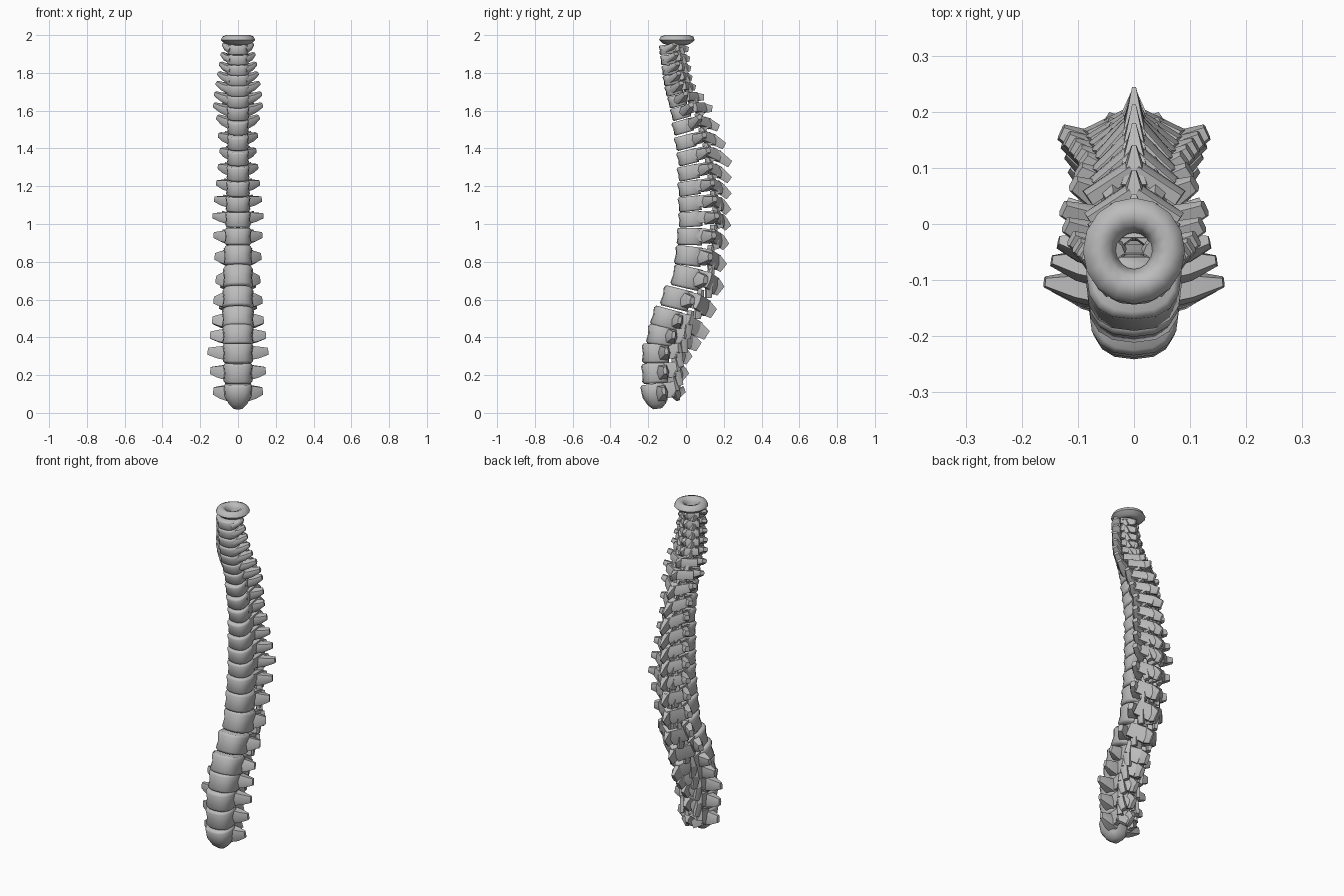
import bpy, bmesh, math
from mathutils import Vector, Matrix

if "Cube" in bpy.data.objects:
    bpy.data.objects.remove(bpy.data.objects["Cube"])

bone = bpy.data.materials.new("bone_grey")
bone.use_nodes = True
GREY = (0.5, 0.5, 0.5, 1)
bone.diffuse_color = GREY
bone.node_tree.nodes["Principled BSDF"].inputs["Base Color"].default_value = GREY

# Proportions along the column, blended between these heights (lean in degrees)
NAMES = ("front", "depth", "width", "height", "side_reach", "side_back",
         "spine_back", "droop", "lean")
KEYS = {
    0.09: (-.235, .15, .075, .11, .13, .12, .21, .03, 8),
    0.31: (-.235, .16, .08, .105, .16, .13, .25, .04, 1),
    0.52: (-.18, .17, .085, .105, .135, .15, .31, .03, -15),
    0.74: (-.07, .17, .08, .115, .11, .18, .27, .03, -13),
    1.02: (-.04, .14, .068, .08, .13, .205, .26, .06, 4),
    1.34: (-.045, .12, .058, .075, .09, .17, .265, .09, 14),
    1.50: (-.07, .12, .057, .07, .108, .155, .235, .06, 16),
    1.59: (-.08, .11, .06, .065, .13, .11, .215, .02, 16),
    1.72: (-.115, .10, .062, .055, .108, .09, .15, .02, 14),
    1.92: (-.142, .095, .055, .05, .075, .085, .155, .01, 5),
}
HEIGHTS = (.09, .205, .315, .42, .52, .625, .735, .84, .935, 1.02, 1.1, 1.18,
           1.26, 1.34, 1.42, 1.5, 1.575, 1.64, 1.7, 1.755, 1.81, 1.865, 1.92)


def shape_at(z):
    zs = sorted(KEYS)
    for a, b in zip(zs, zs[1:]):
        if a <= z <= b:
            t = (z - a) / (b - a)
            return {n: p + (q - p) * t for n, p, q in zip(NAMES, KEYS[a], KEYS[b])}


def skin(bm, loops, wrap=False):
    """Join rings of vertices with quads; wrap joins the last ring to the first."""
    n = len(loops[0])
    following = loops[1:] + loops[:1] if wrap else loops[1:]
    for low, high in zip(loops, following):
        for i in range(n):
            j = (i + 1) % n
            bm.faces.new((low[i], low[j], high[j], high[i]))


def loft(bm, rings):
    """Closed solid through rings of points."""
    loops = [[bm.verts.new(p) for p in ring] for ring in rings]
    skin(bm, loops)
    bm.faces.new(loops[0][::-1])
    bm.faces.new(loops[-1])


def bar(bm, stations):
    """Tapered six-sided bone; each station is centre, thickness, height."""
    stations = [(Vector(c), w, h) for c, w, h in stations]
    run = stations[-1][0] - stations[0][0]
    across = run.cross(Vector((0, 0, 1))).normalized()
    up = across.cross(run).normalized()
    corners = ((-.5, 0), (-.35, -.5), (.35, -.5), (.5, 0), (.35, .5), (-.35, .5))
    loft(bm, [[c + across * w * a + up * h * b for a, b in corners]
              for c, w, h in stations])


def finish(name, bm, matrix):
    bmesh.ops.recalc_face_normals(bm, faces=bm.faces)
    mesh = bpy.data.meshes.new(name)
    bm.to_mesh(mesh)
    bm.free()
    mesh.transform(matrix)
    mesh.materials.append(bone)
    obj = bpy.data.objects.new(name, mesh)
    bpy.context.collection.objects.link(obj)
    bpy.ops.object.select_all(action="DESELECT")
    obj.select_set(True)
    bpy.context.view_layer.objects.active = obj
    bpy.ops.object.shade_smooth_by_angle(angle=math.radians(60))


def body_ring(s, z, scale):
    """Rounded square outline, flattened at the rear where the canal runs."""
    def soften(v):
        return math.copysign(abs(v) ** .8, v)
    points = []
    for i in range(16):
        a = math.tau * i / 16
        y = min(-soften(math.cos(a)) * scale, .8) * s["depth"] / 2
        points.append((soften(math.sin(a)) * s["width"] * scale, y + s["depth"] / 2, z))
    return points


def vertebra(name, z, lowest):
    s = shape_at(z)
    h, d, w = s["height"], s["depth"], s["width"]
    reach, back = s["side_reach"], s["side_back"]
    lumbar = z < .6
    neck = z > 1.6
    bm = bmesh.new()
    # Waisted body, the lowest one tapering to a blunt end
    rings = [(-.5, .88), (-.38, 1), (0, .93), (.38, 1), (.5, .88)]
    if lowest:
        rings = [(-.72, .3), (-.5, .65), (-.1, .95), (.4, 1), (.5, .9)]
    loft(bm, [body_ring(s, h * t, k) for t, k in rings])

    arch_back = max(back, d + (.01 if neck else .03))
    arch_x = w * .65
    tip = max(s["spine_back"], arch_back + .03)
    lift = .025 if z > 1.45 else .01
    spine_h = h * .75
    for side in (-1, 1):
        # Pedicle
        bar(bm, [((side * arch_x, d * .6, h * .1), .035, h * .75),
                 ((side * arch_x, arch_back, h * .1), .04, h * .75)])
        # Transverse process
        root_y = back - (.015 if lumbar else .045)
        bar(bm, [((side * arch_x * .7, root_y, 0), .075, h * .8),
                 ((side * (arch_x + reach) / 2, (root_y + back) / 2, lift * .4),
                  .055, h * .6),
                 ((side * reach, back, lift), .02 if lumbar else .03, h * .35)])
        # Lamina sloping into the spinous process
        start = arch_x * 1.1 if lumbar else (arch_x + reach) / 2
        bar(bm, [((side * start, arch_back - .01, h * .1), .03, h * .7),
                 ((side * .006, arch_back * .5 + tip * .5, -s["droop"] * .4), .03, h * .8)])
        # Upper and lower joint facets
        for end in (1,) if lowest else (-1, 1):
            bar(bm, [((side * arch_x, arch_back, 0), .04, .04),
                     ((side * arch_x * .9, arch_back + .005 - end * .01, end * h * .7),
                      .025, .03)])
    # Spinous process
    bar(bm, [((0, arch_back + .01, 0), .065, spine_h),
             ((0, (arch_back + tip) / 2, -s["droop"] * .4), .04, spine_h),
             ((0, tip, -s["droop"]), .025 if lumbar else .01, spine_h * .7)])
    lean = Matrix.Rotation(math.radians(s["lean"]), 4, "X")
    finish(name, bm, Matrix.Translation((0, s["front"], z)) @ lean)


for index, height in enumerate(HEIGHTS):
    vertebra(f"vertebra_{index + 1}", height, index == 0)

# Ring-shaped top vertebra
bm = bmesh.new()
SIDES = 16
TUBE = 8
loops = []
for i in range(SIDES):
    a = math.tau * i / SIDES
    ring = []
    for j in range(TUBE):
        b = math.tau * j / TUBE
        r = .063 + .028 * math.cos(b)
        inset = .012 if math.sin(b) < -.1 else 0
        ring.append(bm.verts.new((math.sin(a) * (r - inset),
                                  math.cos(a) * (r - inset) * 1.04,
                                  .026 * math.sin(b))))
    loops.append(ring)
skin(bm, loops, wrap=True)
finish("top_ring", bm, Matrix.Translation((0, -.048, 1.974)))
